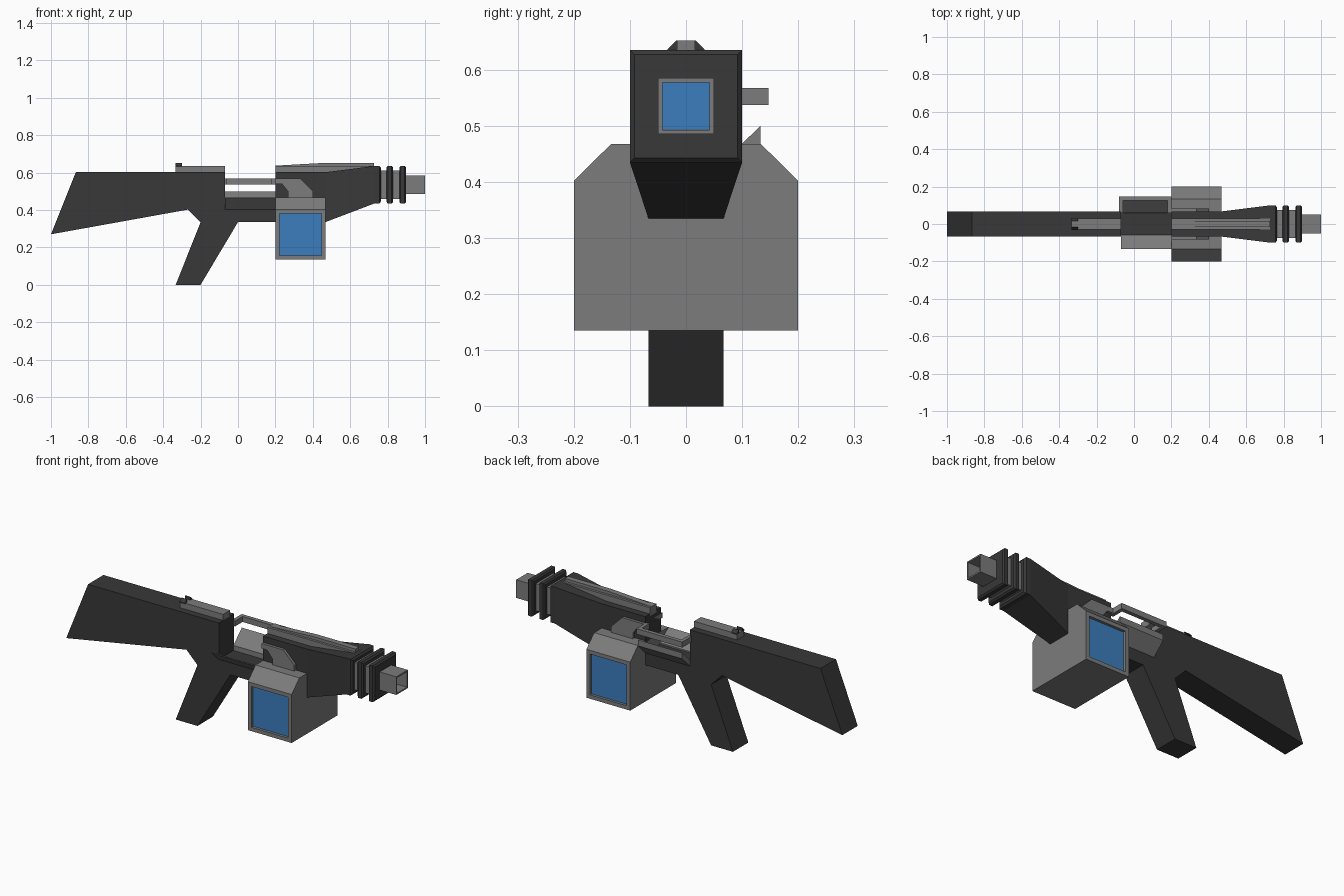
import bpy, bmesh
from mathutils import Vector

if "Cube" in bpy.data.objects:
    bpy.data.objects.remove(bpy.data.objects["Cube"])


def material(name, rgb):
    m = bpy.data.materials.new(name)
    m.diffuse_color = (*rgb, 1)
    m.use_nodes = True
    m.node_tree.nodes["Principled BSDF"].inputs["Base Color"].default_value = m.diffuse_color
    return m


DARK = material("dark_shell", (0.04, 0.04, 0.04))
GREY = material("grey_metal", (0.2, 0.2, 0.2))
BLUE = material("blue_glow", (0.045, 0.205, 0.515))


def finish(name, bm, *mats):
    bmesh.ops.recalc_face_normals(bm, faces=bm.faces)
    me = bpy.data.meshes.new(name)
    bm.to_mesh(me)
    bm.free()
    for m in mats:
        me.materials.append(m)
    ob = bpy.data.objects.new(name, me)
    bpy.context.collection.objects.link(ob)
    return ob


def extrude_profile(pts, axis, lo, hi):
    """Extrude (x,z) points along y, or (y,z) points along x."""
    bm = bmesh.new()
    put = (lambda a, b: (a, lo, b)) if axis == 'Y' else (lambda a, b: (lo, a, b))
    face = bm.faces.new([bm.verts.new(put(a, b)) for a, b in pts])
    move = Vector((0, hi - lo, 0)) if axis == 'Y' else Vector((hi - lo, 0, 0))
    ext = bmesh.ops.extrude_face_region(bm, geom=[face])
    bmesh.ops.translate(bm, vec=move, verts=[v for v in ext['geom'] if isinstance(v, bmesh.types.BMVert)])
    bmesh.ops.recalc_face_normals(bm, faces=bm.faces)
    return bm


def prism(name, pts, axis, lo, hi, mat):
    return finish(name, extrude_profile(pts, axis, lo, hi), mat)


def box(name, x0, x1, y0, y1, z0, z1, mat):
    return prism(name, [(x0, z0), (x1, z0), (x1, z1), (x0, z1)], 'Y', y0, y1, mat)


def loft(name, sections, mat):
    """Rectangular sections (x, half width, z low, z high) joined along x."""
    bm = bmesh.new()
    rings = [[bm.verts.new((x, s * w, z)) for s, z in ((-1, a), (1, a), (1, b), (-1, b))]
             for x, w, a, b in sections]
    for r, q in zip(rings, rings[1:]):
        for i in range(4):
            j = (i + 1) % 4
            bm.faces.new((r[i], r[j], q[j], q[i]))
    bm.faces.new(rings[0])
    bm.faces.new(rings[-1])
    return finish(name, bm, mat)


def recess(bm, direction, border, depth):
    """Inset the faces pointing along direction, sink them and colour them."""
    d = Vector(direction)
    bm.normal_update()
    for f in [f for f in bm.faces if f.normal.dot(d) > 0.99]:
        bmesh.ops.inset_individual(bm, faces=[f], thickness=border)
        bmesh.ops.inset_individual(bm, faces=[f], thickness=0.0005)
        bmesh.ops.translate(bm, vec=-d * depth, verts=f.verts[:])
        f.material_index = 1


# Stock, grip and receiver in one silhouette
prism("body", [(-1, .27), (-.867, .602), (-.07, .602), (-.07, .402), (.2, .402), (.2, .602),
               (.467, .602), (.467, .335), (0, .335), (-.2, 0), (-.333, 0),
               (-.2, .335), (-.267, .402)], 'Y', -.067, .067, DARK)

# Flared barrel shroud and cooling plates around a grey core
loft("barrel_shroud", [(.467, .067, .335, .602), (.73, .1, .435, .635), (.756, .1, .435, .635),
                       (.764, .09, .445, .625)], DARK)
for i, x in enumerate((.794, .863)):
    loft(f"barrel_plate_{i + 1}", [(x, .092, .443, .627), (x + .007, .1, .435, .635),
                                   (x + .028, .1, .435, .635), (x + .036, .092, .443, .627)], DARK)
box("barrel_core", .74, .89, -.075, .075, .46, .61, GREY)

# Hollow muzzle with a glowing end
bm = extrude_profile([(-.05, .485), (.05, .485), (.05, .585), (-.05, .585)], 'X', .88, 1)
recess(bm, (1, 0, 0), .011, .09)
finish("muzzle", bm, GREY, BLUE)

# Ammunition box with a recessed window on each end
bm = extrude_profile([(-.2, .135), (.2, .135), (.2, .402), (.133, .468), (-.133, .468), (-.2, .402)],
                     'X', .2, .467)
for s in (-1, 1):
    recess(bm, (0, s, 0), .03, .014)
finish("ammo_box", bm, GREY, BLUE)

# Curved feed arm rising from the box into the open chamber
prism("feed_arm", [(.2, .567), (.333, .567), (.4, .5), (.4, .45), (.267, .45), (.267, .5),
                   (.235, .54), (.2, .54)], 'Y', -.082, .082, GREY)

# Sloping tray plates either side of the chamber
prism("tray_back", [(.06, .395), (.06, .43), (.133, .5), (.133, .467)], 'X', -.07, .2, GREY)
prism("tray_front", [(-.06, .395), (-.06, .41), (-.133, .468), (-.133, .462)], 'X', -.07, .2, GREY)

# Side handle bracket
box("handle_bar", -.08, .2, .125, .147, .537, .567, GREY)
for i, x in enumerate((-.08, .18)):
    box(f"handle_leg_{i + 1}", x, x + .02, .06, .147, .537, .567, GREY)

# Sight rails, ridge and rear sight posts
box("rear_rail", -.333, -.07, -.03, .03, .59, .635, GREY)
box("front_rail", .2, .727, -.029, .029, .59, .636, GREY)
prism("rail_ridge", [(.2, .63), (.2, .637), (.467, .652), (.727, .652), (.727, .63)],
      'Y', -.016, .016, GREY)
for side, s in (("left", 1), ("right", -1)):
    prism(f"rear_sight_{side}", [(s * .015, .63), (s * .033, .63), (s * .033, .636), (s * .017, .652),
                                 (s * .015, .652)], 'X', -.333, -.3, DARK)
